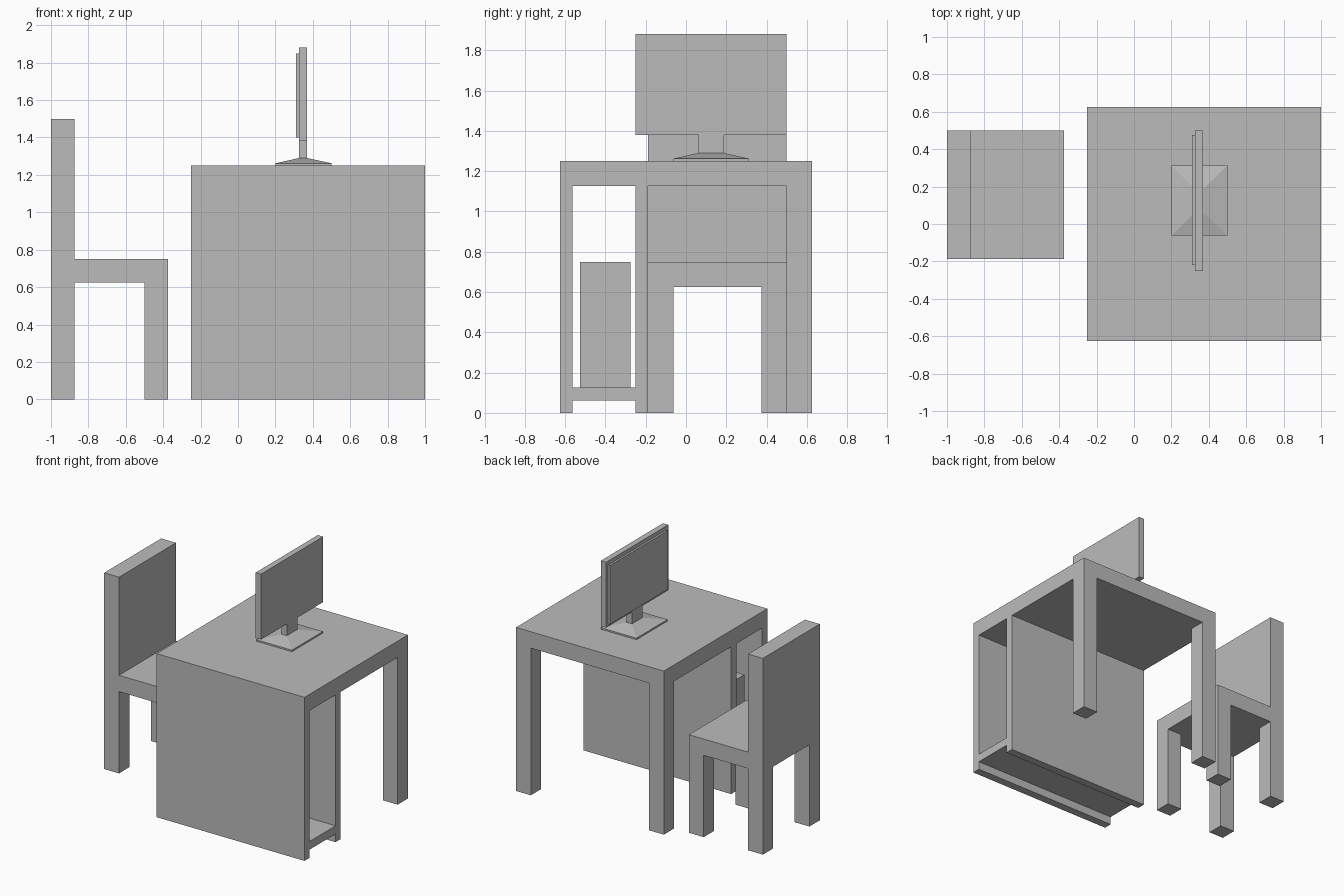
import bpy
import bmesh

if "Cube" in bpy.data.objects:
    bpy.data.objects.remove(bpy.data.objects["Cube"], do_unlink=True)

grey = bpy.data.materials.new("plain grey")
grey.use_nodes = True
grey.diffuse_color = (0.5, 0.5, 0.5, 1)
grey.node_tree.nodes["Principled BSDF"].inputs["Base Color"].default_value = (0.5, 0.5, 0.5, 1)


def finish(name, bm):
    bmesh.ops.recalc_face_normals(bm, faces=bm.faces)
    mesh = bpy.data.meshes.new(name)
    bm.to_mesh(mesh)
    bm.free()
    mesh.materials.append(grey)
    obj = bpy.data.objects.new(name, mesh)
    bpy.context.collection.objects.link(obj)
    return obj


def box(name, x, y, z):
    """Box from its (low, high) range on each axis."""
    bm = bmesh.new()
    bmesh.ops.create_cube(bm, size=1)
    for v in bm.verts:
        v.co = [r[0] if c < 0 else r[1] for c, r in zip(v.co, (x, y, z))]
    return finish(name, bm)


def loft(name, sections):
    """Stack of rectangles (x range, y range, z) joined and capped."""
    bm = bmesh.new()
    rings = [[bm.verts.new((x[i], y[j], z)) for i, j in ((0, 0), (1, 0), (1, 1), (0, 1))]
             for x, y, z in sections]
    for low, high in zip(rings, rings[1:]):
        for i in range(4):
            k = (i + 1) % 4
            bm.faces.new((low[i], low[k], high[k], high[i]))
    bm.faces.new(rings[0])
    bm.faces.new(rings[-1])
    return finish(name, bm)


T = 0.125            # thickness of legs, seat and desk top
P = T / 2            # thickness of cabinet panels

# Desk top and the two legs on the open side
DX, DY = (-0.25, 1.0), (-0.625, 0.625)
box("desk_top", DX, DY, (1.25 - T, 1.25))
for side, x in (("inner", DX[0]), ("outer", DX[1] - T)):
    box(f"desk_leg_{side}", (x, x + T), (DY[1] - T, DY[1]), (0, 1.25 - T))

# Cabinet: two full panels with a low shelf between them
box("cabinet_front_panel", DX, (DY[0], DY[0] + P), (0, 1.25 - T))
box("cabinet_back_panel", DX, (-0.25, -0.25 + P), (0, 1.25 - T))
box("cabinet_shelf", DX, (DY[0] + P, -0.25), (P, T))
box("computer_tower", (-0.125, 0.5), (-0.525, -0.275), (T, 0.75))

# Chair
CX, CY = (-1.0, -0.375), (-0.1875, 0.5)
box("chair_seat", (CX[0] + T, CX[1]), CY, (0.75 - T, 0.75))
box("chair_back", (CX[0], CX[0] + T), CY, (0.75 - T, 1.5))
for end, x in (("rear", CX[0]), ("fore", CX[1] - T)):
    for side, y in (("a", CY[0]), ("b", CY[1] - T)):
        box(f"chair_leg_{end}_{side}", (x, x + T), (y, y + T), (0, 0.75 - T))

# Monitor on a sloped foot
MX, NY = (0.325, 0.37), (0.0625, 0.1875)
FX, FY = (0.2, 0.5), (-0.0625, 0.3125)
loft("monitor_foot", [(FX, FY, 1.25), (FX, FY, 1.262), (MX, NY, 1.29)])
box("monitor_neck", MX, NY, (1.29, 1.38))
box("monitor_case", MX, (-0.25, 0.5), (1.38, 1.88))
box("monitor_screen", (0.31, MX[0]), (-0.22, 0.475), (1.4, 1.85))
